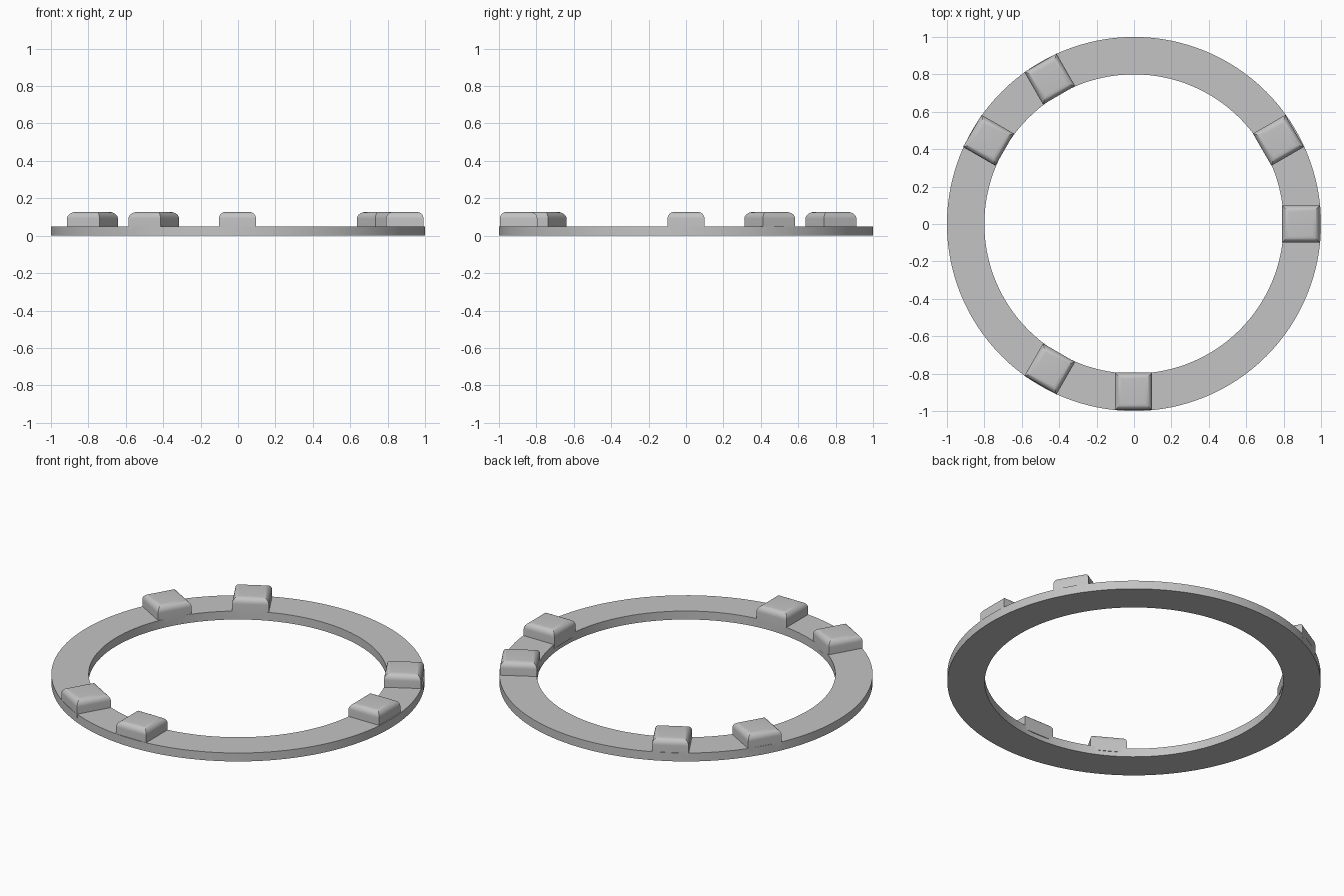
import bpy
import bmesh
from math import radians, pi, cos, sin
from mathutils import Matrix, Vector

cube = bpy.data.objects.get("Cube")
if cube:
    bpy.data.objects.remove(cube, do_unlink=True)

RING_HEIGHT = 0.05
SEGMENTS = 128

grey = bpy.data.materials.new("plain grey")
grey.use_nodes = True
grey.diffuse_color = (0.55, 0.55, 0.55, 1)
grey.node_tree.nodes["Principled BSDF"].inputs["Base Color"].default_value = grey.diffuse_color


def add_object(name, bm):
    bmesh.ops.recalc_face_normals(bm, faces=bm.faces)
    mesh = bpy.data.meshes.new(name)
    bm.to_mesh(mesh)
    bm.free()
    mesh.materials.append(grey)
    obj = bpy.data.objects.new(name, mesh)
    bpy.context.collection.objects.link(obj)
    bpy.ops.object.select_all(action="DESELECT")
    obj.select_set(True)
    bpy.context.view_layer.objects.active = obj
    bpy.ops.object.shade_smooth_by_angle(angle=radians(35))
    return obj


# Flat ring: rectangular section swept around the z axis
bm = bmesh.new()
section = [(0.8, 0), (1, 0), (1, RING_HEIGHT), (0.8, RING_HEIGHT)]
loops = []
for i in range(SEGMENTS):
    a = 2 * pi * i / SEGMENTS
    loops.append([bm.verts.new((r * cos(a), r * sin(a), z)) for r, z in section])
for i, here in enumerate(loops):
    there = loops[(i + 1) % SEGMENTS]
    for j in range(4):
        k = (j + 1) % 4
        bm.faces.new((here[j], there[j], there[k], here[k]))
add_object("flat_ring", bm)


# Square blocks with rounded top edges, in three pairs around the ring
def add_block(name, angle):
    bm = bmesh.new()
    bmesh.ops.create_cube(bm, size=1, matrix=Matrix.Diagonal((0.2, 0.198, 0.1, 1)))
    top = [e for e in bm.edges if all(v.co.z > 0 for v in e.verts)]
    bmesh.ops.bevel(bm, geom=top, offset=0.036, segments=8, profile=0.5, affect="EDGES")
    turn = Matrix.Rotation(radians(angle), 4, "Z")
    bm.transform(turn @ Matrix.Translation(Vector((0.895, 0, 0.077))))
    bmesh.ops.translate(bm, verts=bm.verts, vec=(-0.003, 0, 0))
    add_object(name, bm)


for pair, start in enumerate((0, 120, 240), 1):
    add_block(f"block_pair_{pair}_first", start)
    add_block(f"block_pair_{pair}_second", start + 30)
